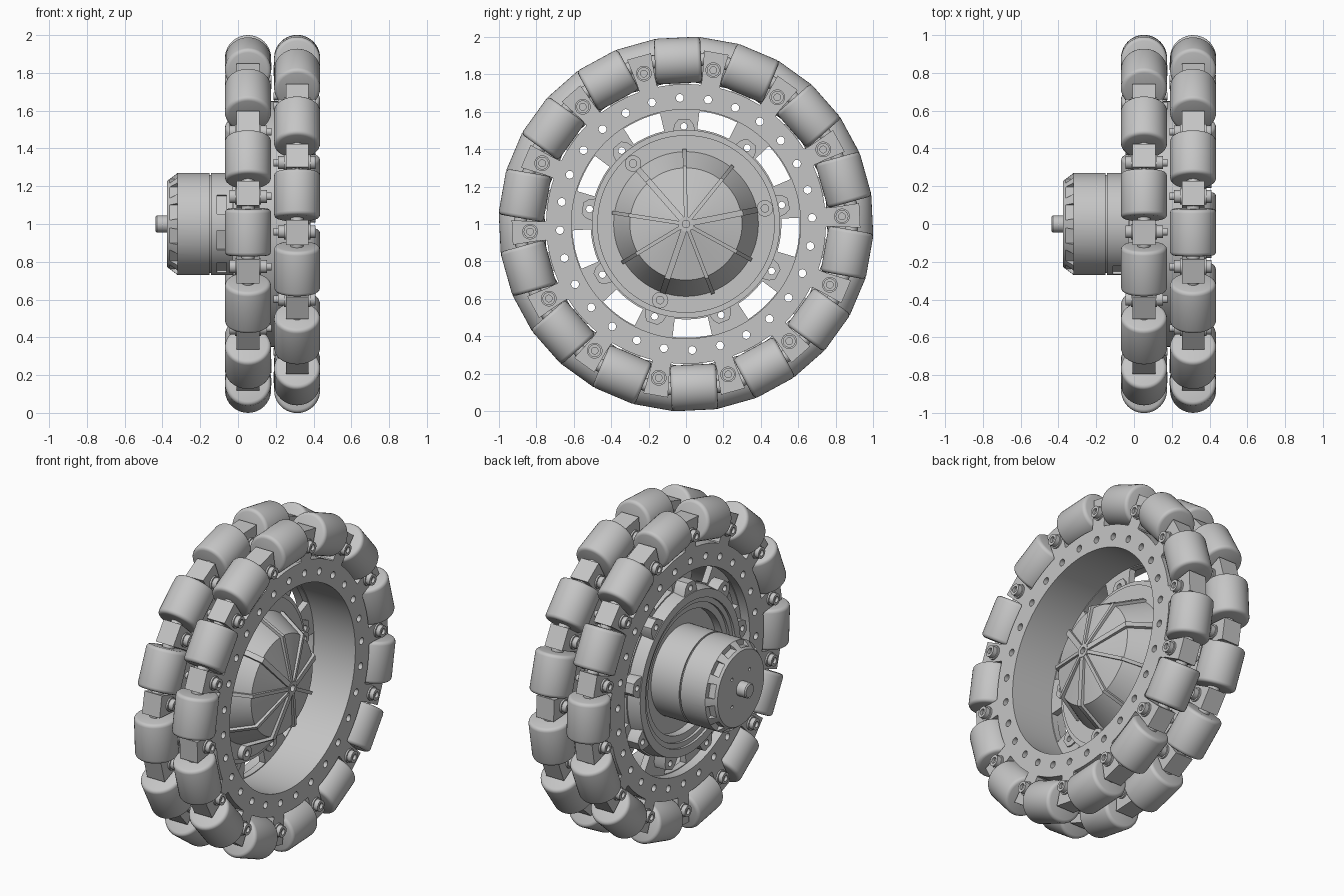
import bpy, bmesh
from math import cos, sin, tau, radians
from mathutils import Matrix, Vector

if "Cube" in bpy.data.objects:
    bpy.data.objects.remove(bpy.data.objects["Cube"])

grey = bpy.data.materials.new("plain_grey")
GREY = (0.56, 0.56, 0.56, 1)
grey.use_nodes = True
grey.diffuse_color = GREY
grey.node_tree.nodes["Principled BSDF"].inputs["Base Color"].default_value = GREY
made = []


def finish(bm, name):
    bmesh.ops.remove_doubles(bm, verts=bm.verts, dist=1e-5)
    bmesh.ops.recalc_face_normals(bm, faces=bm.faces)
    mesh = bpy.data.meshes.new(name)
    bm.to_mesh(mesh)
    bm.free()
    mesh.materials.append(grey)
    return mesh


def lathe(name, profile, steps=64, closed=False):
    """Turn an (x, radius) profile around the x axis."""
    bm = bmesh.new()
    verts = [bm.verts.new((x, r, 0)) for x, r in profile]
    pairs = list(zip(verts, verts[1:]))
    if closed:
        pairs.append((verts[-1], verts[0]))
    edges = [bm.edges.new(p) for p in pairs]
    bmesh.ops.spin(bm, geom=verts + edges, cent=(0, 0, 0), axis=(1, 0, 0),
                   angle=tau, steps=steps, use_merge=True)
    return finish(bm, name)


def prism(name, points, low, high, axis):
    """Extrude a flat outline along x (outline in y, z) or z (outline in x, y)."""
    bm = bmesh.new()
    place = (lambda a, b: (low, a, b)) if axis == "x" else (lambda a, b: (a, b, low))
    face = bm.faces.new([bm.verts.new(place(a, b)) for a, b in points])
    new = bmesh.ops.extrude_face_region(bm, geom=[face])["geom"]
    step = Vector((1, 0, 0) if axis == "x" else (0, 0, 1)) * (high - low)
    bmesh.ops.translate(bm, vec=step, verts=[g for g in new if isinstance(g, bmesh.types.BMVert)])
    return finish(bm, name)


def tube(name, x0, x1, inner, outer, steps=64):
    return lathe(name, [(x0, inner), (x0, outer), (x1, outer), (x1, inner)], steps, True)


def rod(name, x0, x1, r, steps=16):
    return lathe(name, [(x0, 0), (x0, r), (x1, r), (x1, 0)], steps)


def box(name, x0, x1, y0, y1, half):
    return prism(name, [(x0, y0), (x1, y0), (x1, y1), (x0, y1)], -half, half, "z")


def at(angle, x=0, r=0):
    """Place something at an angle and radius about the wheel axle."""
    return (Matrix.Translation((0, 0, 1)) @ Matrix.Rotation(radians(angle), 4, "X")
            @ Matrix.Translation((x, r, 0)))


def put(mesh, matrix=None):
    ob = bpy.data.objects.new(mesh.name, mesh)
    bpy.context.collection.objects.link(ob)
    ob.matrix_world = matrix if matrix else at(0)
    made.append(ob)
    return ob


def cut(ob, pieces):
    """Cut (mesh, matrix) pieces out of an object."""
    bm = bmesh.new()
    for mesh, matrix in pieces:
        copy = mesh.copy()
        copy.transform(matrix)
        bm.from_mesh(copy)
    mesh = bpy.data.meshes.new("cutter")
    bm.to_mesh(mesh)
    bm.free()
    cutter = bpy.data.objects.new("cutter", mesh)
    cutter.hide_render = True
    bpy.context.collection.objects.link(cutter)
    mod = ob.modifiers.new("cut", "BOOLEAN")
    mod.operation, mod.solver, mod.object = "DIFFERENCE", "EXACT", cutter
    bpy.context.view_layer.objects.active = ob
    bpy.ops.object.modifier_apply(modifier="cut")
    bpy.data.objects.remove(cutter)


COUNT = 14
PITCH = 360 / COUNT
START = 2.8

# Shared meshes for the two roller rows: straight rollers with rounded ends
half = [(0.124, 0.0), (0.124, 0.102), (0.121, 0.112), (0.114, 0.119), (0.104, 0.122)]
roller = lathe("roller", [(-x, r) for x, r in half] + half[::-1], 40)
axle = rod("roller_axle", -0.16, 0.16, 0.035)
tab = prism("roller_bracket", [(0.71, -0.08), (0.752, -0.05), (0.8, -0.052), (0.93, -0.066),
                               (0.93, 0.066), (0.8, 0.052), (0.752, 0.05), (0.71, 0.08)],
            -0.06, 0.06, "x")
bolt = lathe("bracket_bolt", [(-0.125, 0), (-0.125, 0.02), (-0.1, 0.02), (-0.1, 0.034),
                              (-0.07, 0.034), (-0.07, 0.042), (0.07, 0.042), (0.07, 0.034),
                              (0.097, 0.034), (0.097, 0.018), (0.08, 0.018), (0.08, 0)], 20)
hole = rod("rim_hole", -0.1, 0.1, 0.021)
turn = Matrix.Rotation(radians(90), 4, "Y")

# Two staggered rows: rim, brackets, bolts and rollers
for x, shift, side in ((0.313, 0, 1), (0.053, PITCH / 2, -1)):
    rim = put(tube("rim", -0.06, 0.06, 0.615, 0.748, 112), at(0, x))
    cut(rim, [(hole, at(START + k * PITCH / 2, x, 0.675)) for k in range(2 * COUNT)])
    for k in range(COUNT):
        a = START + shift + k * PITCH
        put(tab, at(a, x))
        put(bolt, at(a, x, 0.835) @ Matrix.Rotation(0 if side > 0 else radians(180), 4, "Z"))
        put(roller, at(a + PITCH / 2, x, 0.875) @ turn)
        put(axle, at(a + PITCH / 2, x, 0.875) @ turn)

# Drum joining both rims
put(tube("drum", -0.007, 0.373, 0.613, 0.65, 112))

# Slotted hub plate with lugs
SPOKES = 9
LUG = 11.2
arc = [radians(-10 + 20 * i / 8) for i in range(9)]
slot = prism("slot", [(0.51 * cos(a), 0.51 * sin(a)) for a in arc]
             + [(0.608 * cos(a), 0.608 * sin(a)) for a in arc[::-1]], 0, 0.2, "x")
lug_hole = rod("lug_hole", -0.1, 0.2, 0.018)
angles = [LUG + 40 * k for k in range(SPOKES)]
plate = put(tube("hub_plate", 0.05, 0.09, 0.25, 0.625, 108))
cut(plate, [(slot, at(a + 22)) for a in angles] + [(lug_hole, at(a, 0, 0.522)) for a in angles])
lug = prism("hub_lug", [(0.48, -0.065), (0.535, -0.05), (0.56, -0.03),
                        (0.56, 0.03), (0.535, 0.05), (0.48, 0.065)], -0.025, 0.1, "x")
for a in angles:
    cut(put(lug.copy(), at(a)), [(lug_hole, at(a, 0, 0.522))])

# Stepped bearing ring facing the motor
put(lathe("bearing_ring", [(0.06, 0.37), (0.0, 0.37), (0.0, 0.41), (-0.015, 0.41), (-0.015, 0.44),
                           (-0.03, 0.44), (-0.03, 0.49), (0.06, 0.503)], 72, True))

# Conical cap with ribs and screw bosses
put(lathe("cap", [(0.08, 0.25), (0.08, 0.475), (0.125, 0.475), (0.125, 0.387), (0.3, 0.3),
                  (0.36, 0.04), (0.375, 0.04), (0.375, 0.02), (0.35, 0.02), (0.35, 0)], 72))
put(tube("cap_rim", 0.08, 0.11, 0.46, 0.503, 72))


def ridge(name, half_width):
    return prism(name, [(0.345, 0.035), (0.373, 0.035), (0.317, 0.31), (0.14, 0.4),
                        (0.12, 0.4), (0.12, 0.37), (0.285, 0.28)], -half_width, half_width, "z")


rib = ridge("cap_rib", 0.01)
wide_rib = ridge("wide_cap_rib", 0.016)
boss = lathe("cap_boss", [(0.11, 0), (0.11, 0.044), (0.16, 0.044), (0.16, 0.02), (0.14, 0.02), (0.14, 0)], 20)
strut = box("boss_strut", 0.12, 0.155, 0.36, 0.4, 0.016)
for k, a in enumerate(angles):
    if k % 3:
        put(rib, at(a))
    else:
        put(wide_rib, at(a))
        put(boss, at(a, 0, 0.43))
        put(strut, at(a))

# Motor with groove, vents and a few windows
motor = put(lathe("motor", [(-0.375, 0), (-0.375, 0.228), (-0.32, 0.27), (-0.152, 0.27),
                            (-0.152, 0.26), (-0.142, 0.26), (-0.142, 0.27), (0.09, 0.27), (0.09, 0)], 72))
vent = box("vent", -0.362, -0.32, 0.235, 0.3, 0.042)
window = box("window", -0.11, -0.06, 0.25, 0.3, 0.055)
screw = rod("screw_hole", -0.4, -0.35, 0.01, 12)
cut(motor, [(vent, at(k * 30 + 15)) for k in range(12)]
    + [(window, at(k * 42 + 157)) for k in range(3)]
    + [(screw, at(k * 90 + 45, 0, 0.12)) for k in range(4)])
put(lathe("motor_shaft", [(-0.36, 0), (-0.36, 0.045), (-0.43, 0.045), (-0.437, 0.038), (-0.437, 0)], 24))

# Smooth round faces, keep edges sharp
bpy.ops.object.select_all(action="DESELECT")
seen = set()
for ob in made:
    if ob.data.name not in seen:
        seen.add(ob.data.name)
        ob.select_set(True)
bpy.context.view_layer.objects.active = made[0]
bpy.ops.object.shade_smooth_by_angle(angle=radians(30))
bpy.ops.object.select_all(action="DESELECT")
